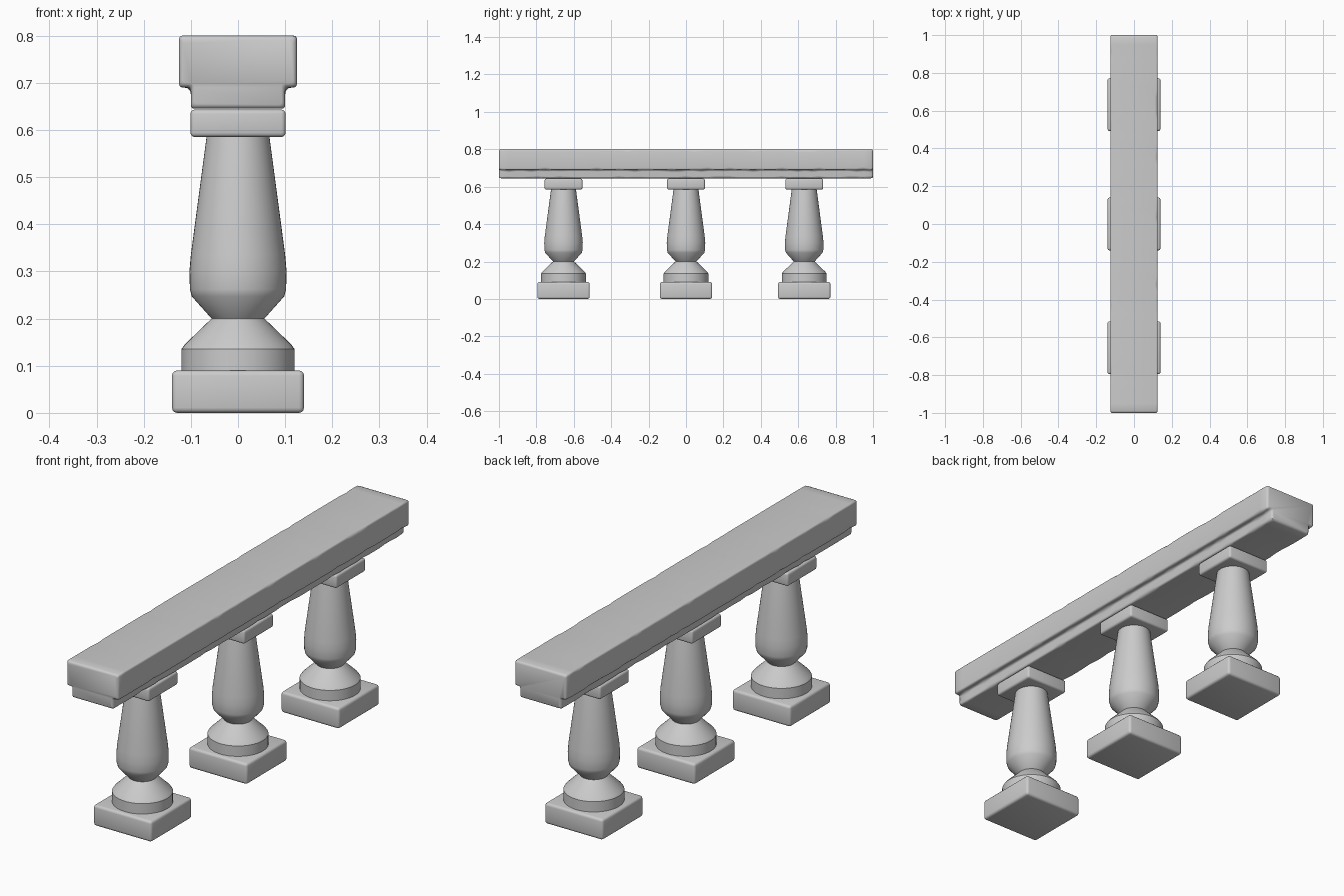
import bpy, bmesh, math, random
from mathutils import Vector

if "Cube" in bpy.data.objects:
    bpy.data.objects.remove(bpy.data.objects["Cube"])

random.seed(4)


def finish(bm, name, angle=35):
    bmesh.ops.recalc_face_normals(bm, faces=bm.faces)
    me = bpy.data.meshes.new(name)
    bm.to_mesh(me)
    bm.free()
    ob = bpy.data.objects.new(name, me)
    bpy.context.collection.objects.link(ob)
    bpy.ops.object.select_all(action='DESELECT')
    ob.select_set(True)
    bpy.context.view_layer.objects.active = ob
    bpy.ops.object.shade_smooth_by_angle(angle=math.radians(angle))
    return ob


def loft(rings, name, angle=35):
    bm = bmesh.new()
    rows = [[bm.verts.new(p) for p in ring] for ring in rings]
    for a, b in zip(rows, rows[1:]):
        for i in range(len(a)):
            j = (i + 1) % len(a)
            bm.faces.new((a[i], a[j], b[j], b[i]))
    bm.faces.new(rows[0])
    bm.faces.new(rows[-1][::-1])
    return finish(bm, name, angle)


def worn_slab(name, y, half, z0, z1, bevel):
    bm = bmesh.new()
    bmesh.ops.create_cube(bm, size=1)
    for v in bm.verts:
        v.co = Vector((v.co.x * 2 * half, y + v.co.y * 2 * half,
                       z0 + (v.co.z + 0.5) * (z1 - z0)))
    bmesh.ops.bevel(bm, geom=bm.edges[:], offset=bevel, segments=3,
                    profile=0.5, affect='EDGES')
    return finish(bm, name, 40)


# Baluster post: turned profile of (radius, height)
PROFILE = [(0.12, 0.085), (0.12, 0.135), (0.113, 0.145), (0.056, 0.2),
           (0.098, 0.247), (0.102, 0.262), (0.103, 0.30), (0.1, 0.335),
           (0.067, 0.583), (0.066, 0.588)]
SIDES = 48


def baluster(name, y):
    turn = [2 * math.pi * i / SIDES for i in range(SIDES)]
    return loft([[(r * math.cos(a), y + r * math.sin(a), z) for a in turn]
                 for r, z in PROFILE], name, 30)


for label, y in (("front", -0.655), ("middle", 0.0), ("back", 0.632)):
    worn_slab(label + "_base", y, 0.14, 0.0, 0.09, 0.011)
    baluster(label + "_baluster", y)
    worn_slab(label + "_cap", y, 0.101, 0.585, 0.643, 0.009)

# Handrail: T-shaped section with rounded corners, chipped at random stations
SECTION = [(-0.1, 0.645), (0.1, 0.645), (0.1, 0.69), (0.125, 0.69),
           (0.125, 0.8), (-0.125, 0.8), (-0.125, 0.69), (-0.1, 0.69)]
CENTRE = Vector((0, 0.73))


def section(y, sizes, inset=0.0):
    ring = []
    pts = [Vector(p) for p in SECTION]
    for i, p in enumerate(pts):
        u = (pts[i - 1] - p).normalized()
        w = (pts[(i + 1) % len(pts)] - p).normalized()
        a, b = p + u * sizes[i], p + w * sizes[i]
        for t in (0, 0.33, 0.67, 1):
            q = a * (1 - t) ** 2 + p * 2 * t * (1 - t) + b * t ** 2
            q.x -= math.copysign(inset, q.x)
            q.y -= math.copysign(inset, q.y - CENTRE.y)
            ring.append((q.x, y, q.y))
    return ring


STEPS = 50
rings = [section(-1.0, [0.008] * 8, 0.008), section(-0.997, [0.008] * 8, 0.003)]
for k in range(STEPS + 1):
    sizes = [random.choice((0.008, 0.008, 0.008, 0.01, 0.015)) for _ in SECTION]
    rings.append(section(-0.99 + 1.98 * k / STEPS, sizes))
rings += [section(0.997, [0.008] * 8, 0.003), section(1.0, [0.008] * 8, 0.008)]
loft(rings, "handrail", 40)
